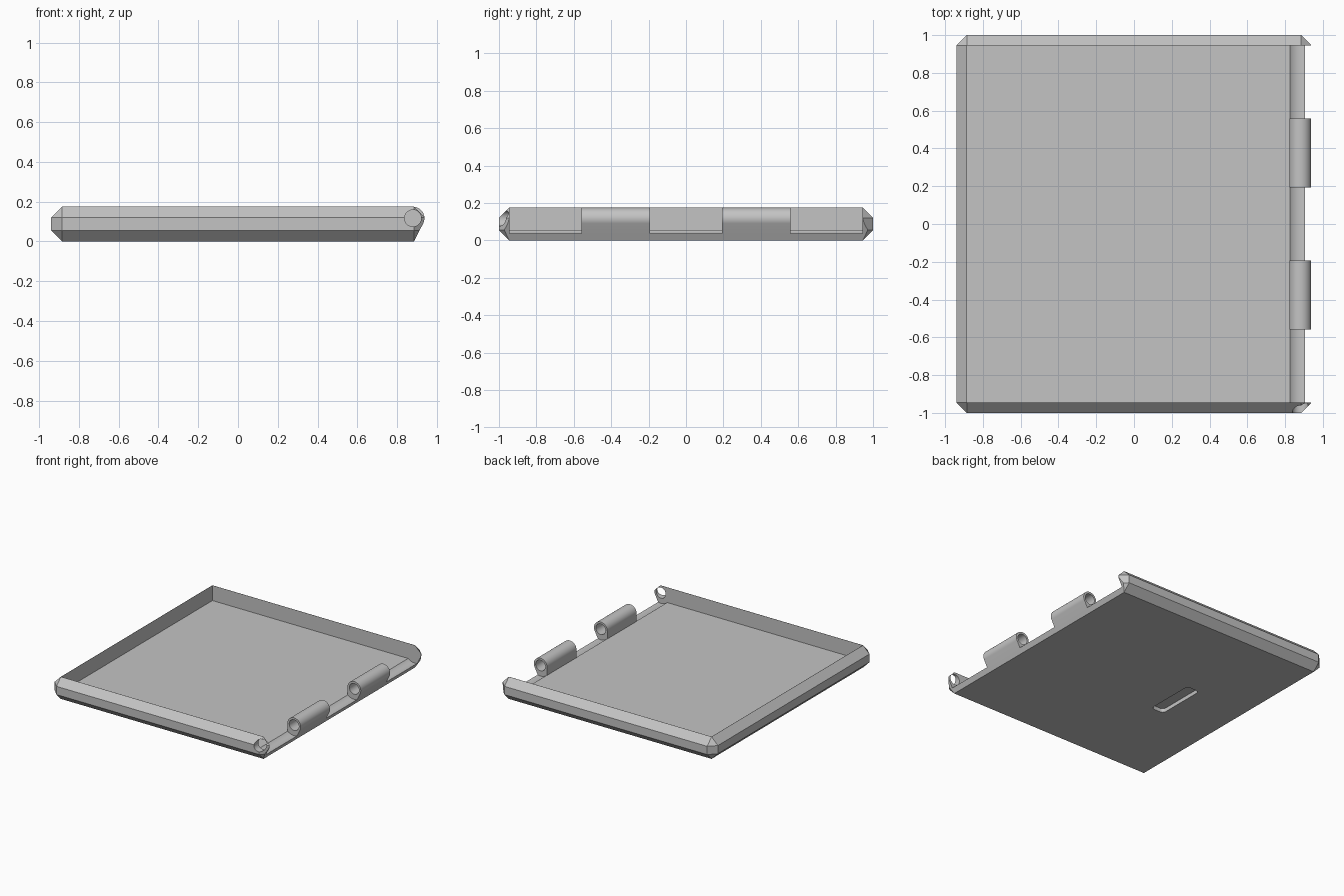
import bpy, bmesh, math
from mathutils import Vector

cube = bpy.data.objects.get("Cube")
if cube:
    bpy.data.objects.remove(cube, do_unlink=True)

grey = bpy.data.materials.new("plain_grey")
grey.use_nodes = True
COLOUR = (0.55, 0.55, 0.55, 1)
grey.diffuse_color = COLOUR
grey.node_tree.nodes["Principled BSDF"].inputs["Base Color"].default_value = COLOUR

HALF_X, HALF_Y, HEIGHT, CHAMFER = 0.94, 1.0, 0.175, 0.055
FLOOR = 0.055
HINGE = Vector((0.88, 0.117))      # hinge axis in x, z
BARREL, BORE, COVE = 0.058, 0.042, 0.083


def finish(bm, name):
    bmesh.ops.recalc_face_normals(bm, faces=bm.faces)
    mesh = bpy.data.meshes.new(name)
    bm.to_mesh(mesh)
    bm.free()
    mesh.materials.append(grey)
    obj = bpy.data.objects.new(name, mesh)
    bpy.context.collection.objects.link(obj)
    return obj


def block(name, low, high, bevel=0, segments=1, only_vertical=False):
    bm = bmesh.new()
    bmesh.ops.create_cube(bm, size=1)
    low, high = Vector(low), Vector(high)
    for v in bm.verts:
        v.co = [(low[i] + high[i]) / 2 + v.co[i] * (high[i] - low[i]) for i in range(3)]
    if bevel:
        edges = [e for e in bm.edges if not only_vertical
                 or abs(e.verts[0].co.z - e.verts[1].co.z) > 0.01]
        bmesh.ops.bevel(bm, geom=edges, offset=bevel, segments=segments,
                        profile=0.5, affect='EDGES')
    return finish(bm, name)


def prism(name, outline, y0, y1):
    """Extrude an x, z outline along y."""
    bm = bmesh.new()
    face = bm.faces.new([bm.verts.new((x, y0, z)) for x, z in outline])
    side = bmesh.ops.extrude_face_region(bm, geom=[face])["geom"]
    for v in side:
        if isinstance(v, bmesh.types.BMVert):
            v.co.y = y1
    return finish(bm, name)


def arc(radius, start, end, steps):
    return [(HINGE.x + radius * math.cos(a), HINGE.y + radius * math.sin(a))
            for a in (start + (end - start) * i / steps for i in range(steps + 1))]


def cylinder(name, radius, y0, y1):
    return prism(name, arc(radius, 0, math.tau, 48)[:-1], y0, y1)


def carve(obj, cutter, operation='DIFFERENCE'):
    """Apply one boolean and discard the cutter."""
    mod = obj.modifiers.new("cut", 'BOOLEAN')
    mod.object, mod.operation, mod.solver = cutter, operation, 'EXACT'
    graph = bpy.context.evaluated_depsgraph_get()
    mesh = bpy.data.meshes.new_from_object(obj.evaluated_get(graph))
    obj.modifiers.clear()
    obj.data = mesh
    bpy.data.objects.remove(cutter, do_unlink=True)


# Hinge outline: rounded top, leaning straight down to the bottom edge
foot = Vector((HALF_X - CHAMFER, 0))
to_foot = foot - HINGE
tangent = math.atan2(to_foot.y, to_foot.x) + math.acos(BARREL / to_foot.length)

# Tray: chamfered slab with a hinge-shaped right side
tray = block("tray", (-HALF_X, -HALF_Y, 0), (HALF_X, HALF_Y, HEIGHT), CHAMFER)
slope = (HINGE - foot).normalized()
side = [tuple(foot)] + arc(BARREL, tangent, math.pi / 2, 18)
lean = (side[1][0] - foot.x) / side[1][1]
below = (foot.x - lean * 0.1, -0.1)
outline = [below] + side[1:-1] + [(HINGE.x, HEIGHT + 0.0005), (-1.2, HEIGHT + 0.0005), (-1.2, -0.1)]
carve(tray, prism("side_trim", outline, -1.2, 1.2), 'INTERSECT')

# Open interior, hinge clearance groove, front pin hole, underside slot
rim = CHAMFER - 0.001
inner_y = HALF_Y - CHAMFER - 0.001
carve(tray, block("interior", (-HALF_X + CHAMFER + 0.001, -inner_y, FLOOR), (1.2, inner_y, 0.4)))
carve(tray, cylinder("clearance", COVE, -inner_y, inner_y))
carve(tray, cylinder("pin_hole", BORE, -1.1, -0.9))
carve(tray, block("slot", (-0.44, -0.2, -0.03), (-0.33, 0.2, 0.03), 0.03, 6, True))

# Two bored hinge knuckles
sunk = 0.03
base = [(HINGE.x - BARREL, sunk), (foot.x + lean * sunk, sunk)]
parts = [tray]
for name, y in (("front_hinge_knuckle", -0.375), ("back_hinge_knuckle", 0.375)):
    knuckle = prism(name, base + arc(BARREL, tangent, math.pi, 32), y - 0.183, y + 0.183)
    carve(knuckle, cylinder("bore", BORE, y - 0.3, y + 0.3))
    parts.append(knuckle)

# Smooth the round surfaces, keep the edges sharp
bpy.ops.object.select_all(action='DESELECT')
for obj in parts:
    obj.select_set(True)
bpy.context.view_layer.objects.active = tray
bpy.ops.object.shade_smooth_by_angle(angle=math.radians(25))
